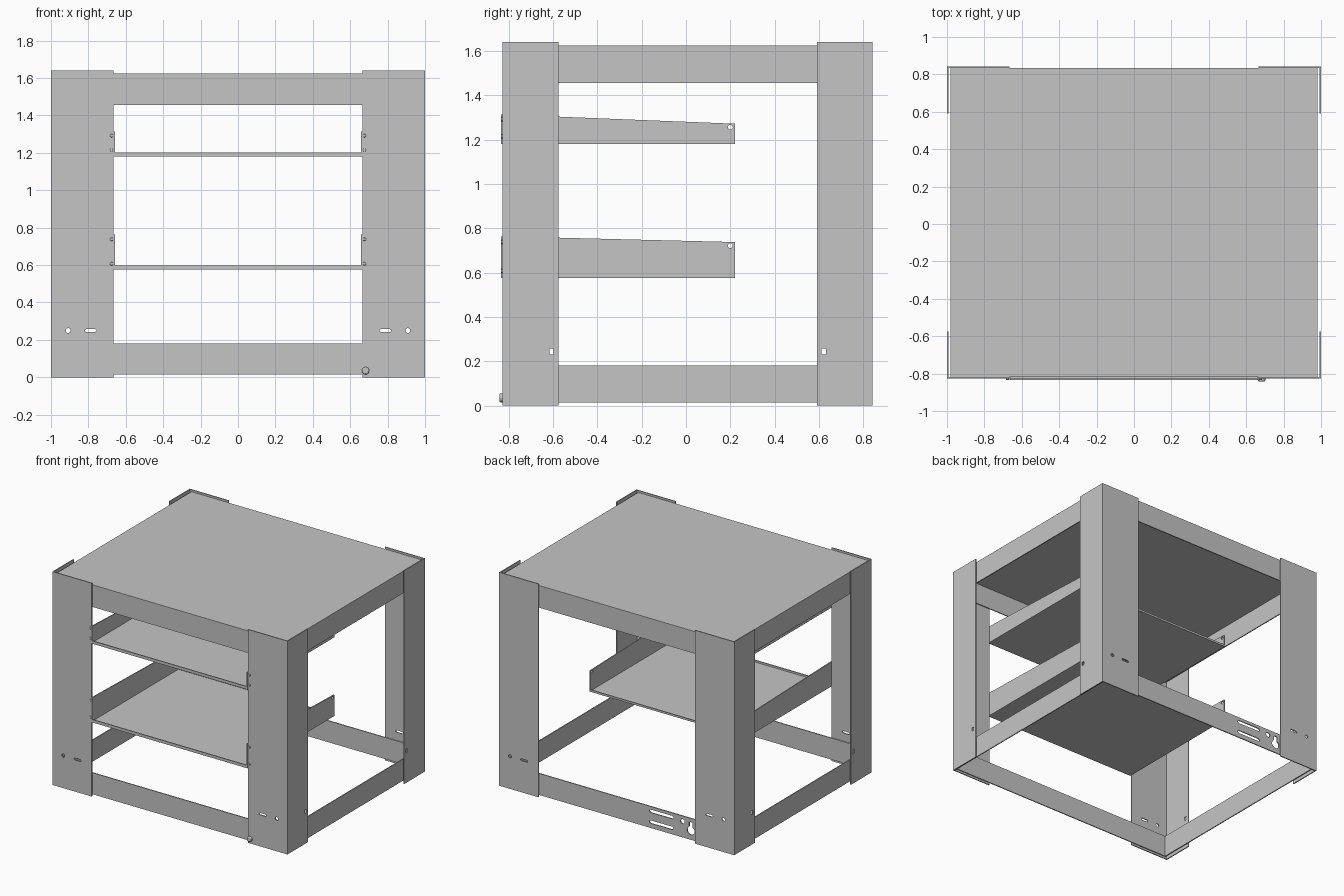
import bpy, bmesh, math
from mathutils import Matrix

cube = bpy.data.objects.get("Cube")
if cube:
    bpy.data.objects.remove(cube, do_unlink=True)

T = 0.008                       # sheet thickness
FRONT, BACK = -0.823, 0.838     # planes of the post faces
POST_IN = 0.665                 # inner edge of the posts

steel = bpy.data.materials.new("grey steel")
steel.use_nodes = True
GREY = (0.56, 0.56, 0.56, 1)
steel.diffuse_color = GREY
bsdf = next(n for n in steel.node_tree.nodes if n.type == 'BSDF_PRINCIPLED')
bsdf.inputs["Base Color"].default_value = GREY
bsdf.inputs["Roughness"].default_value = 0.5


def rect(u0, u1, v0, v1):
    return [(u0, v0), (u1, v0), (u1, v1), (u0, v1)]


def slot(u0, u1, v, r, n=8):
    """Round-ended slot; a circle when u0 equals u1."""
    pts = []
    for c, start in ((u1, -math.pi / 2), (u0, math.pi / 2)):
        for i in range(n):
            a = start + math.pi * i / n
            pts.append((c + r * math.cos(a), v + r * math.sin(a)))
    return pts


def keyhole(u, v, r, w, top):
    """Round opening with a narrow neck above it."""
    a0 = math.acos(w / r)
    sweep = 2 * math.pi - (math.pi - 2 * a0)
    pts = []
    for i in range(17):
        a = math.pi - a0 + sweep * i / 16
        pts.append((u + r * math.cos(a), v + r * math.sin(a)))
    return pts + [(u + w, top), (u - w, top)]


PLANES = {
    'x': Matrix(((0, 0, 1, 0), (1, 0, 0, 0), (0, 1, 0, 0), (0, 0, 0, 1))),
    'y': Matrix(((1, 0, 0, 0), (0, 0, -1, 0), (0, 1, 0, 0), (0, 0, 0, 1))),
    'z': Matrix.Identity(4),
}


def add_sheet(bm, axis, at, outline, holes=()):
    """Add a sheet facing the axis, with its middle at the given position."""
    curve = bpy.data.curves.new("sheet", 'CURVE')
    curve.dimensions = '2D'
    curve.fill_mode = 'BOTH'
    curve.extrude = T / 2
    for loop in [outline, *holes]:
        spline = curve.splines.new('POLY')
        spline.points.add(len(loop) - 1)
        for p, (u, v) in zip(spline.points, loop):
            p.co = (u, v, 0, 1)
        spline.use_cyclic_u = True
    temp = bpy.data.objects.new("sheet", curve)
    mesh = bpy.data.meshes.new_from_object(temp)
    move = Matrix.Translation([at if a == axis else 0 for a in 'xyz'])
    mesh.transform(move @ PLANES[axis])
    bm.from_mesh(mesh)
    bpy.data.objects.remove(temp)
    bpy.data.curves.remove(curve)
    bpy.data.meshes.remove(mesh)


def part(name, sheets):
    """Make one object out of several sheets."""
    bm = bmesh.new()
    for s in sheets:
        add_sheet(bm, *s)
    bmesh.ops.remove_doubles(bm, verts=bm.verts, dist=0.0001)
    bmesh.ops.recalc_face_normals(bm, faces=bm.faces)
    for f in bm.faces:
        f.smooth = False
        f.material_index = 0
    mesh = bpy.data.meshes.new(name)
    bm.to_mesh(mesh)
    bm.free()
    mesh.materials.clear()
    mesh.materials.append(steel)
    obj = bpy.data.objects.new(name, mesh)
    bpy.context.collection.objects.link(obj)
    return obj


def stud(name, x, z, radius, y0, y1):
    """Round head standing out from the front."""
    bpy.ops.mesh.primitive_cylinder_add(
        vertices=20, radius=radius, depth=y1 - y0,
        location=(x, (y0 + y1) / 2, z), rotation=(math.pi / 2, 0, 0))
    obj = bpy.context.object
    obj.name = name
    obj.data.materials.append(steel)
    bevel = obj.modifiers.new("round edge", 'BEVEL')
    bevel.width = radius * 0.3
    bevel.segments = 2
    bpy.ops.object.shade_smooth_by_angle()


# Corner posts: a slotted wide face and a narrow side face
for sx, side in ((1, "left"), (-1, "right")):
    for y, end, sy in ((FRONT, "front", -1), (BACK, "back", 1)):
        xs = sorted((sx * POST_IN, sx))
        slot_x = sorted((sx * 0.765, sx * 0.81))
        face = ('y', y, rect(*xs, 0, 1.64),
                [slot(sx * 0.908, sx * 0.908, 0.25, 0.013),
                 slot(*slot_x, 0.25, 0.008)])
        ys = sorted((y + sy * T / 2, y - sy * 0.247))
        hole_y = y - sy * 0.216
        flank = ('x', sx * (1 - T / 2), rect(*ys, 0, 1.64),
                 [rect(hole_y - 0.01, hole_y + 0.01, 0.23, 0.258)])
        part(f"{end}_{side}_post", [face, flank])


# Skirted top and open bottom frame share one ring layout
def ring(z0, z1, back_holes=()):
    sheets = [('y', FRONT + T, rect(-0.98, 0.98, z0, z1)),
              ('y', BACK - T, rect(-0.98, 0.98, z0, z1), back_holes)]
    for s in (-1, 1):
        sheets.append(('x', s * 0.976, rect(FRONT + T, BACK - T, z0, z1)))
    return sheets


part("top_panel", ring(1.455, 1.625) +
     [('z', 1.621, rect(-0.98, 0.98, FRONT + T / 2, BACK - T / 2))])

part("bottom_frame", ring(0.015, 0.18, [
    slot(-0.465, -0.285, 0.145, 0.012),
    slot(-0.465, -0.285, 0.062, 0.012),
    slot(-0.555, -0.555, 0.138, 0.018),
    keyhole(-0.625, 0.085, 0.032, 0.014, 0.15)]))

# Trays: floor, small front and back lips, sloping side plates
Y0, Y1 = -0.834, 0.22
for name, z, front_top, back_top, screws in (
        ("upper_tray", 1.18, 1.314, 1.272, (1.215, 1.292)),
        ("lower_tray", 0.575, 0.764, 0.738, (0.607, 0.738))):
    sheets = [('z', z + T / 2, rect(-0.66, 0.66, Y0, Y1)),
              ('y', Y0 + T / 2, rect(-0.66, 0.66, z, z + 0.022)),
              ('y', Y1 - T / 2, rect(-0.66, 0.66, z, z + 0.015))]
    outline = [(Y0, z), (Y1, z), (Y1, back_top), (Y0, front_top)]
    hole = slot(0.2, 0.2, back_top - 0.016, 0.011)
    for s in (-1, 1):
        sheets.append(('x', s * 0.661, outline, [hole]))
    part(name, sheets)
    for s, side in ((1, "left"), (-1, "right")):
        for i, sz in enumerate(screws):
            stud(f"{name}_{side}_screw_{i + 1}", s * 0.676, sz, 0.009,
                 -0.834, -0.82)

# Small knob at the foot of the front left post
stud("front_knob", 0.682, 0.035, 0.02, -0.842, -0.82)
